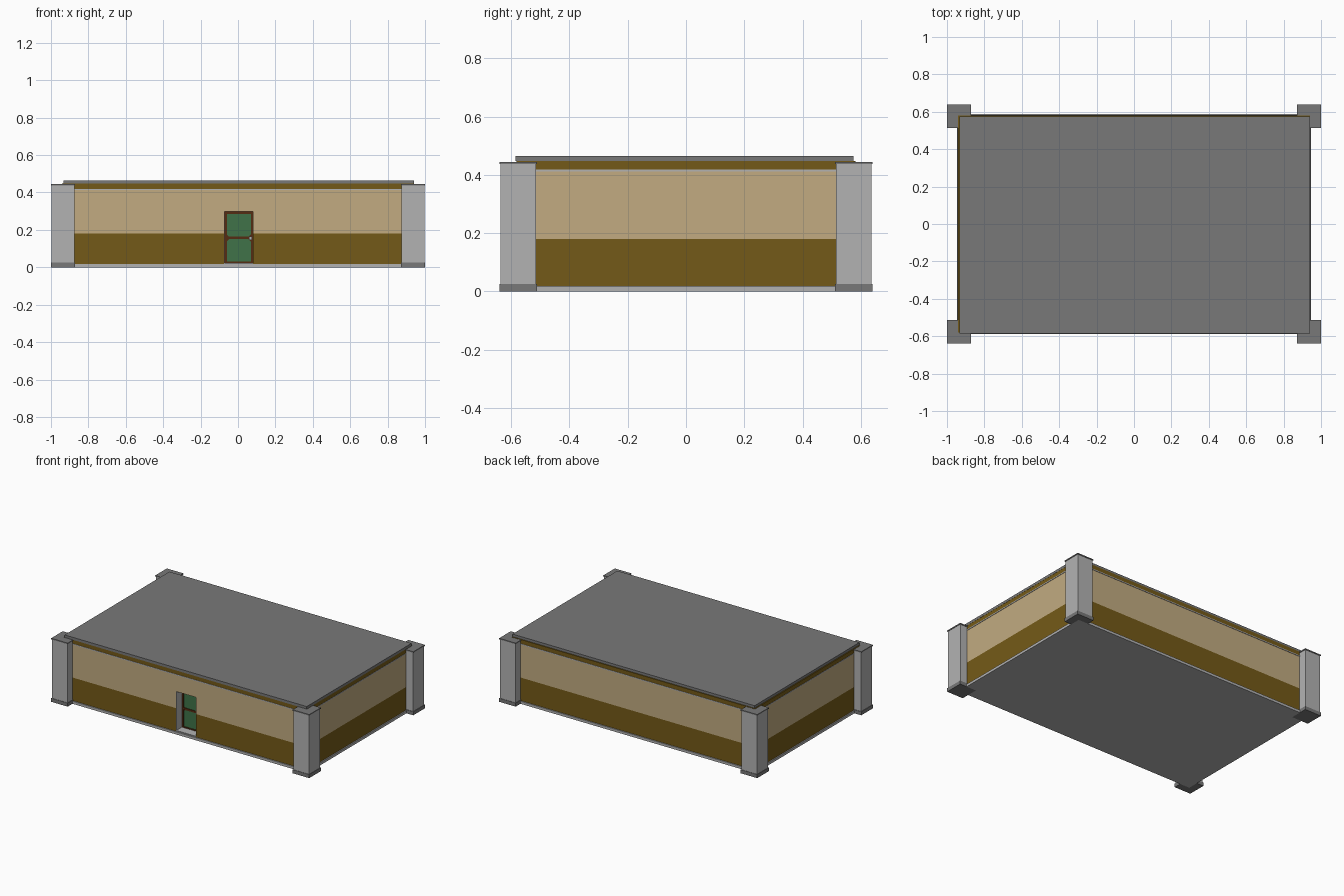
import bpy
import bmesh
from mathutils import Vector

if "Cube" in bpy.data.objects:
    bpy.data.objects.remove(bpy.data.objects["Cube"])


def material(name, rgb):
    m = bpy.data.materials.new(name)
    m.diffuse_color = (*rgb, 1)
    m.use_nodes = True
    m.node_tree.nodes["Principled BSDF"].inputs["Base Color"].default_value = m.diffuse_color
    return m


BROWN = material("brown_paint", (0.175, 0.102, 0.009))
BEIGE = material("beige_paint", (0.54, 0.41, 0.22))
DARK = material("dark_grey", (0.19, 0.19, 0.19))
LIGHT = material("light_grey", (0.45, 0.45, 0.45))
GREEN = material("green_panel", (0.05, 0.17, 0.065))
WOOD = material("door_wood", (0.09, 0.025, 0.006))


def boxes(name, spans, mat):
    """One object made of boxes, each given as (x0, x1, y0, y1, z0, z1)."""
    bm = bmesh.new()
    for x0, x1, y0, y1, z0, z1 in spans:
        made = bmesh.ops.create_cube(bm, size=1)["verts"]
        bmesh.ops.scale(bm, verts=made, vec=(x1 - x0, y1 - y0, z1 - z0))
        bmesh.ops.translate(bm, verts=made,
                            vec=((x0 + x1) / 2, (y0 + y1) / 2, (z0 + z1) / 2))
    return finish(name, bm, mat)


def finish(name, bm, mat):
    mesh = bpy.data.meshes.new(name)
    bm.to_mesh(mesh)
    bm.free()
    mesh.materials.append(mat)
    ob = bpy.data.objects.new(name, mesh)
    bpy.context.collection.objects.link(ob)
    return ob


def panel(name, outline, y0, y1, mat):
    """Extrude an xz outline through the door."""
    bm = bmesh.new()
    face = bm.faces.new([bm.verts.new((x, y0, z)) for x, z in outline])
    ext = bmesh.ops.extrude_face_region(bm, geom=[face])["geom"]
    bmesh.ops.translate(bm, vec=Vector((0, y1 - y0, 0)),
                        verts=[v for v in ext if isinstance(v, bmesh.types.BMVert)])
    bmesh.ops.recalc_face_normals(bm, faces=bm.faces)
    return finish(name, bm, mat)


WX, WY, T = 0.94, 0.58, 0.08          # wall half sizes and thickness
DX0, DX1, DTOP = -0.074, 0.081, 0.297  # doorway


def ring(z0, z1, grow=0.0, door=False):
    """Four wall slabs, with the front one split at the doorway if asked."""
    x, y = WX + grow, WY + grow
    out = [(-x, x, WY - T, y, z0, z1)]
    for a, b in ((-x, -WX + T), (WX - T, x)):
        out.append((a, b, -WY + T, WY - T, z0, z1))
    if door:
        top = min(z1, DTOP)
        out += [(-x, DX0, -y, -WY + T, z0, top), (DX1, x, -y, -WY + T, z0, top)]
        if z1 > top:
            out.append((-x, x, -y, -WY + T, top, z1))
    else:
        out.append((-x, x, -y, -WY + T, z0, z1))
    return out


# Floor slab, two-tone walls, ledge, cornice and roof
boxes("floor_slab", [(-0.947, 0.947, -0.587, 0.587, 0, 0.018)], LIGHT)
boxes("lower_walls", ring(0.018, 0.18, door=True), BROWN)
boxes("upper_walls", ring(0.18, 0.412, door=True), BEIGE)
boxes("wall_ledge", ring(0.412, 0.419, 0.003), LIGHT)
boxes("cornice", ring(0.419, 0.447, 0.001), BROWN)
boxes("roof", [(-0.934, 0.942, -0.585, 0.575, 0.447, 0.465)], DARK)

# Corner pillars with plinths and caps
for name, z0, z1, half, mat in (("pillar_shafts", 0.025, 0.437, 0.061, LIGHT),
                                ("pillar_plinths", 0, 0.025, 0.064, DARK),
                                ("pillar_caps", 0.437, 0.445, 0.064, DARK)):
    boxes(name, [(sx - half, sx + half, sy - half, sy + half, z0, z1)
                 for sx in (-0.936, 0.936) for sy in (-0.576, 0.576)], mat)

# Door lining inside the opening
boxes("door_lining", [(DX0, DX0 + 0.002, -WY + 0.001, -0.5, 0.018, DTOP),
                      (DX1 - 0.002, DX1, -WY + 0.001, -0.5, 0.018, DTOP),
                      (DX0, DX1, -WY + 0.001, -0.5, 0.018, 0.024)], LIGHT)

# Recessed door: wooden frame, two green panels, handle
boxes("door_frame", [(DX0, DX0 + 0.014, -0.518, -0.5, 0.024, DTOP),
                     (DX1 - 0.012, DX1, -0.518, -0.5, 0.024, DTOP),
                     (DX0, DX1, -0.518, -0.5, DTOP - 0.012, DTOP),
                     (DX0, DX1, -0.518, -0.5, 0.15, 0.164),
                     (DX0, DX1, -0.518, -0.5, 0.024, 0.032)], WOOD)
boxes("door_backing", [(DX0, DX1, -0.51, -0.5, 0.024, DTOP)], WOOD)
px0, px1, c = -0.06, 0.069, 0.012
panel("upper_panel", [(px0 + c, 0.164), (px1 - c, 0.164), (px1, 0.164 + c),
                      (px1, 0.285), (px0, 0.285), (px0, 0.164 + c)], -0.514, -0.505, GREEN)
panel("lower_panel", [(px0, 0.032), (px1, 0.032), (px1, 0.15 - c),
                      (px1 - c, 0.15), (px0 + c, 0.15), (px0, 0.15 - c)], -0.514, -0.505, GREEN)
boxes("door_handle", [(0.06, 0.076, -0.535, -0.518, 0.145, 0.165)], LIGHT)
